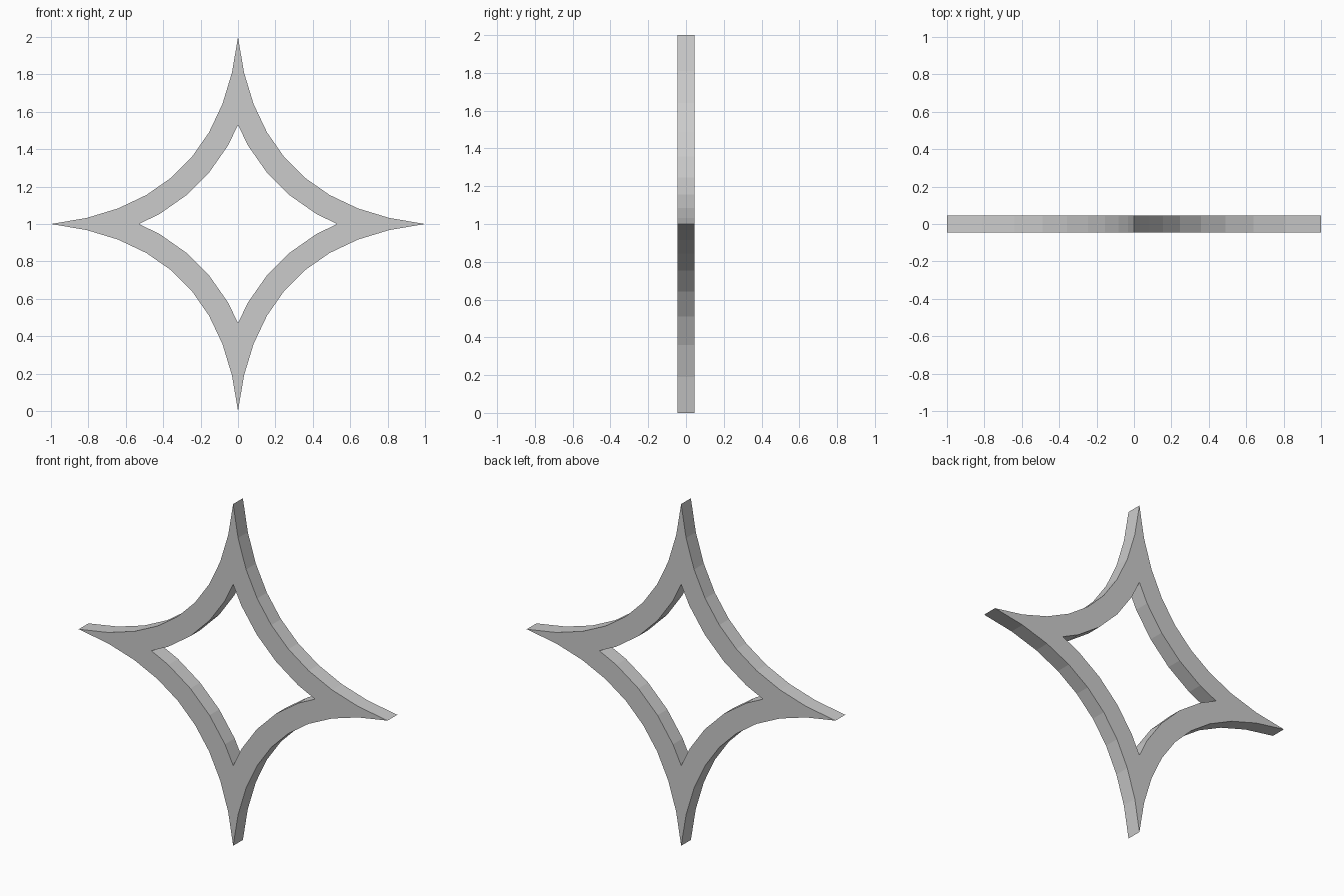
import bpy, bmesh
from mathutils import Matrix, Vector

if "Cube" in bpy.data.objects:
    bpy.data.objects.remove(bpy.data.objects["Cube"])

SEGS, BOW, HALF = 9, 0.1, 0.045

def outer_point(i):
    # quadratic curve from the upper tip to the side tip
    t = i / SEGS
    b = 2 * t * (1 - t) * BOW
    return Vector((t * t + b, 0, (1 - t) ** 2 + b))

# One quadrant: outer curve, with the matching inner point for each step
outer = [outer_point(i) for i in range(SEGS + 1)]
half = [(0, 0.53)] * 3 + [(0.053, 0.42), (0.153, 0.277)]
inner = [Vector((x, 0, z)) for x, z in half + [(z, x) for x, z in reversed(half)]]

bm = bmesh.new()
for k in range(4):
    # Repeat the quadrant around the centre
    rot = Matrix.Translation((0, -HALF, 1)) @ Matrix.Rotation(k * 1.5707963268, 4, 'Y')
    for i in range(SEGS):
        ring = [outer[i], outer[i + 1], inner[i + 1]]
        if inner[i] != inner[i + 1]:
            ring.append(inner[i])
        bm.faces.new([bm.verts.new(rot @ p) for p in ring])
bmesh.ops.remove_doubles(bm, verts=bm.verts[:], dist=1e-4)

# Thicken the flat star frame from front to back
geom = bmesh.ops.extrude_face_region(bm, geom=bm.faces[:], use_keep_orig=True)["geom"]
bmesh.ops.translate(bm, vec=(0, 2 * HALF, 0),
                    verts=[g for g in geom if isinstance(g, bmesh.types.BMVert)])
bmesh.ops.recalc_face_normals(bm, faces=bm.faces[:])

mesh = bpy.data.meshes.new("star_frame")
bm.to_mesh(mesh)
bm.free()
bpy.context.collection.objects.link(bpy.data.objects.new("star_frame", mesh))
